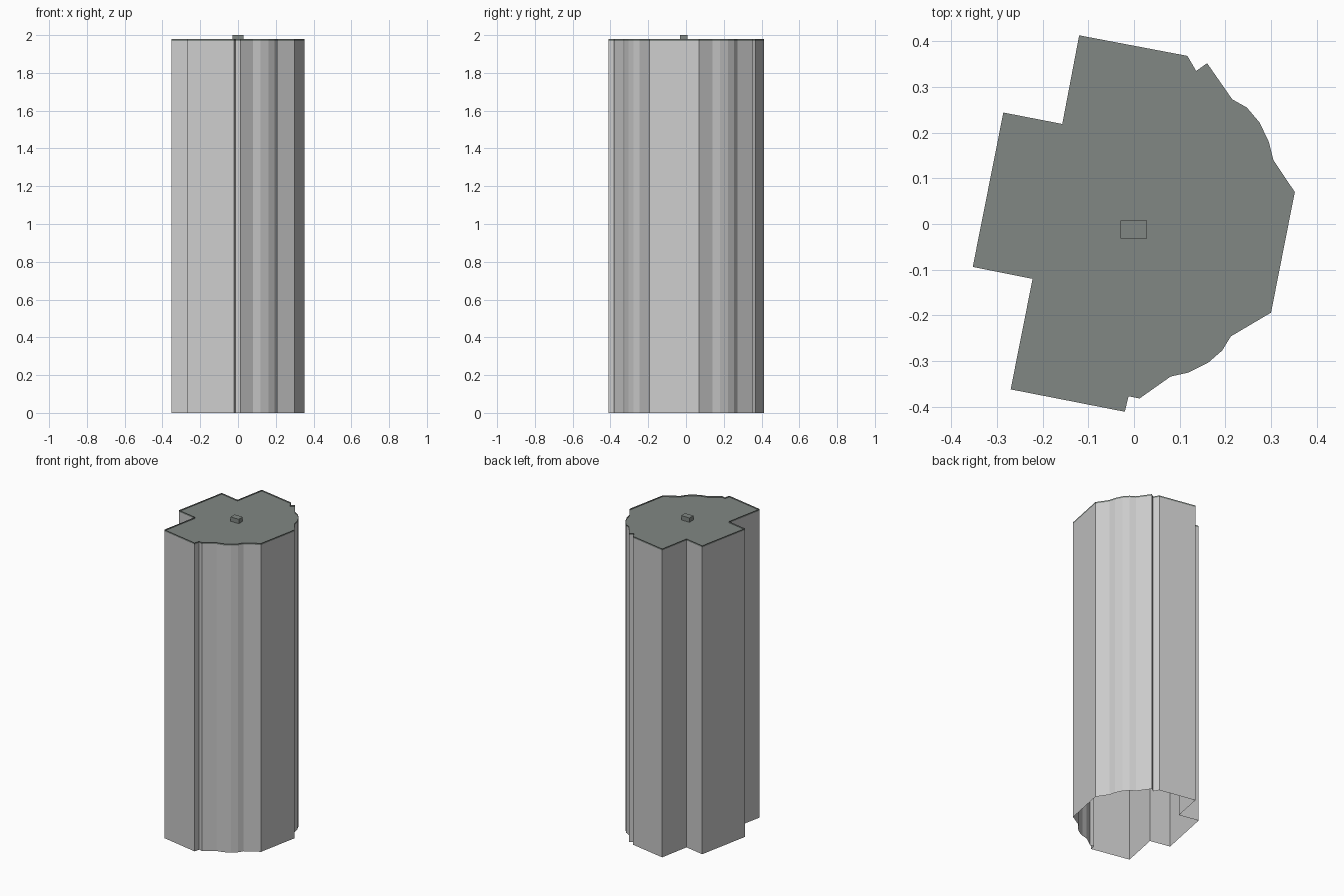
import bpy
import bmesh

cube = bpy.data.objects.get("Cube")
if cube:
    bpy.data.objects.remove(cube, do_unlink=True)

WALL_TOP, DECK, RIM_TOP, TOP = 1.97, 1.972, 1.98, 2.0


def material(name, rgb):
    mat = bpy.data.materials.new(name)
    mat.use_nodes = True
    mat.diffuse_color = (*rgb, 1)
    mat.node_tree.nodes["Principled BSDF"].inputs["Base Color"].default_value = (*rgb, 1)
    return mat


def finish(name, bm, mat):
    mesh = bpy.data.meshes.new(name)
    bm.to_mesh(mesh)
    bm.free()
    mesh.materials.append(mat)
    obj = bpy.data.objects.new(name, mesh)
    bpy.context.collection.objects.link(obj)
    return obj


def band(name, outline, low, high, mat):
    """Open strip of wall that follows the outline."""
    bm = bmesh.new()
    rings = [[bm.verts.new((x, y, z)) for x, y in outline] for z in (low, high)]
    for i in range(len(outline)):
        j = (i + 1) % len(outline)
        bm.faces.new((rings[0][i], rings[0][j], rings[1][j], rings[1][i]))
    return finish(name, bm, mat)


wall_grey = material("wall grey", (0.6, 0.6, 0.6))
roof_grey = material("roof grey green", (0.22, 0.245, 0.23))

# Floor plan, clockwise from the back corner, then turned counterclockwise
plan = [
    (-.12, .413), (.117, .368), (.136, .335), (.16, .352), (.215, .273),
    (.247, .255), (.275, .222), (.295, .18), (.305, .14), (.352, .07),
    (.3, -.194), (.212, -.246), (.193, -.277), (.162, -.304), (.12, -.325),
    (.08, -.334), (.012, -.382), (-.012, -.377), (-.02, -.411), (-.27, -.362),
    (-.222, -.12), (-.353, -.094), (-.286, .244), (-.157, .219),
][::-1]

# Tower walls, open underneath, and the thin roof rim
band("tower_walls", plan, 0, WALL_TOP, wall_grey)
band("roof_rim", plan, WALL_TOP, RIM_TOP, roof_grey)

# Flat roof just inside the rim
bm = bmesh.new()
bm.faces.new([bm.verts.new((x, y, DECK)) for x, y in plan])
finish("roof_deck", bm, roof_grey)

# Small service box on the roof
bm = bmesh.new()
bmesh.ops.create_cube(bm, size=1)
bmesh.ops.scale(bm, vec=(.058, .04, TOP - DECK), verts=bm.verts)
bmesh.ops.translate(bm, vec=(-.001, -.012, (TOP + DECK) / 2), verts=bm.verts)
finish("roof_box", bm, roof_grey)
